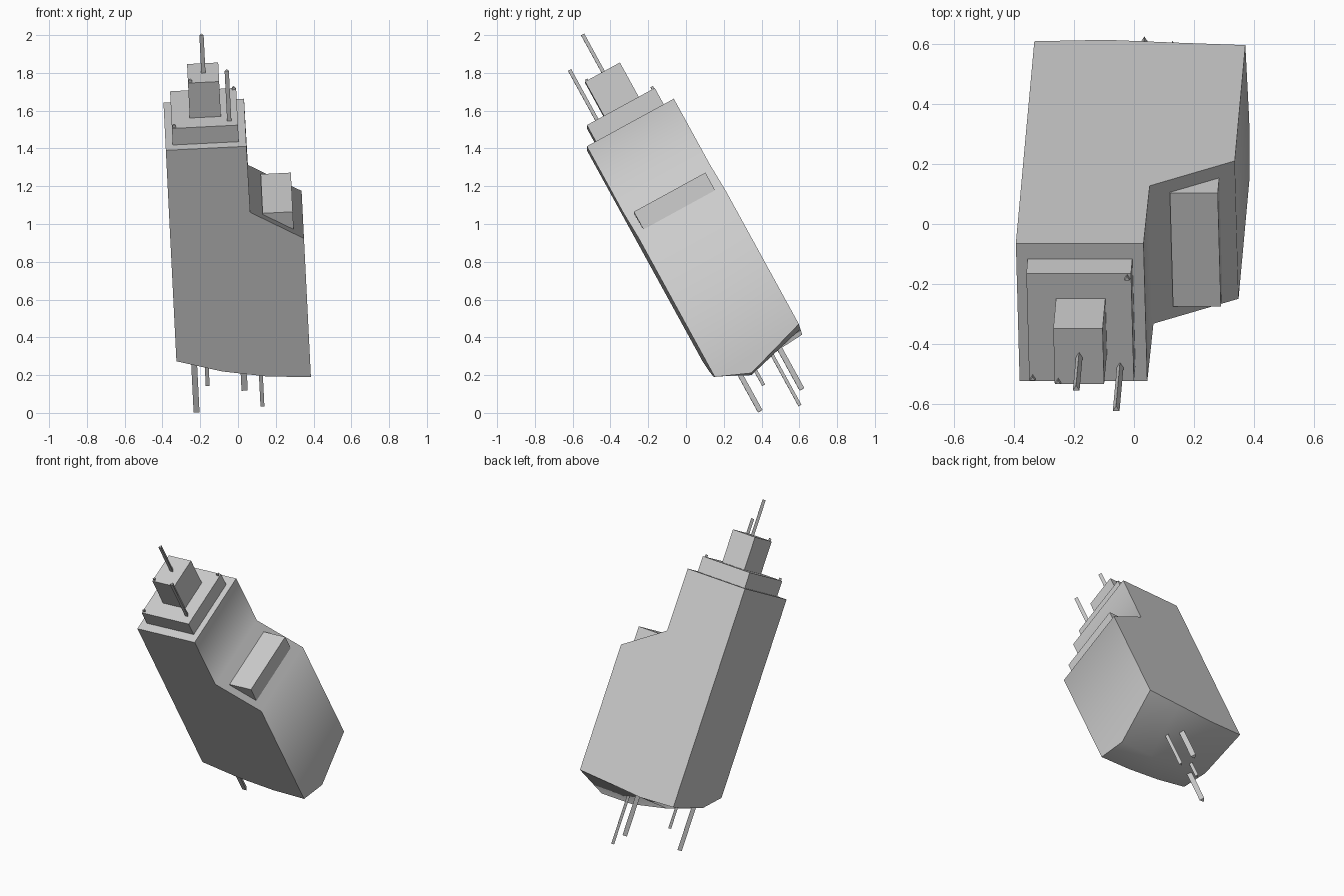
import bpy, bmesh, math
from mathutils import Vector, Matrix

cube = bpy.data.objects.get("Cube")
if cube:
    bpy.data.objects.remove(cube)

grey = bpy.data.materials.new("plain_grey")
grey.use_nodes = True
colour = (0.6, 0.6, 0.6, 1)
grey.diffuse_color = colour
grey.node_tree.nodes["Principled BSDF"].inputs["Base Color"].default_value = colour

# Leaning frame: width, depth and height axes from the front corner of the roof
width = Vector((0.998, 0, 0.05)).normalized()
depth = Vector((-0.02, 0.877, 0.48))
depth = (depth - width * depth.dot(width)).normalized()
height = width.cross(depth)
frame = Matrix((width, depth, height)).transposed().to_4x4()
frame.translation = (-0.382, -0.525, 1.39)


def finish(name, bm, smooth=False):
    bmesh.ops.recalc_face_normals(bm, faces=bm.faces)
    bm.transform(frame)
    mesh = bpy.data.meshes.new(name)
    bm.to_mesh(mesh)
    bm.free()
    mesh.materials.append(grey)
    obj = bpy.data.objects.new(name, mesh)
    bpy.context.collection.objects.link(obj)
    if smooth:
        bpy.ops.object.select_all(action='DESELECT')
        obj.select_set(True)
        bpy.context.view_layer.objects.active = obj
        bpy.ops.object.shade_smooth_by_angle(angle=math.radians(60))


def box(name, low, high):
    bm = bmesh.new()
    low, high = Vector(low), Vector(high)
    bmesh.ops.create_cube(bm, size=1)
    for v in bm.verts:
        v.co = (low + high) / 2 + v.co * (high - low)
    finish(name, bm)


def rod(name, x, y, bottom, top, radius):
    bm = bmesh.new()
    bmesh.ops.create_cone(bm, cap_ends=True, segments=3, radius1=radius,
                          radius2=radius, depth=top - bottom)
    bmesh.ops.translate(bm, verts=bm.verts, vec=(x, y, (top + bottom) / 2))
    finish(name, bm)


# Main block: stepped outline closed below by a bulging torn underside
bm = bmesh.new()
outline = [(0, 0), (0.427, 0), (0.43, -0.4), (0.707, -0.573)]
columns = [0, 0.24, 0.48, 0.707]
rows = [(0, (-1.275, -1.35, -1.395, -1.41)),
        (0.18, (-1.365, -1.44, -1.485, -1.485)),
        (0.525, (-1.405, -1.415, -1.395, -1.378))]
front, back = [[bm.verts.new((x, y, z)) for x, z in outline] for y in (0, 0.525)]
grid = [[bm.verts.new((x, y, z)) for x, z in zip(columns, zs)] for y, zs in rows]
for i in range(3):
    bm.faces.new((front[i], front[i + 1], back[i + 1], back[i]))
    for j in range(2):
        bm.faces.new((grid[j][i], grid[j][i + 1], grid[j + 1][i + 1], grid[j + 1][i]))
bm.faces.new(front + grid[0][::-1])
bm.faces.new(back + grid[2][::-1])
for i, k in ((0, 0), (3, 3)):
    bm.faces.new([front[i], back[i]] + [row[k] for row in reversed(grid)])
finish("tower_block", bm, smooth=True)

# Roof tiers and the housing on the sloping shoulder
box("lower_roof_tier", (0.038, 0.055, -0.01), (0.388, 0.465, 0.1))
box("upper_roof_tier", (0.135, 0.16, 0.09), (0.3, 0.37, 0.311))
box("shoulder_housing", (0.495, 0.046, -0.56), (0.655, 0.478, -0.434))

# Masts and small corner lamps
rod("tall_mast", 0.219, 0.267, 0.3, 0.54, 0.013)
rod("side_mast", 0.343, 0.113, 0.09, 0.402, 0.013)
for i, (x, y, z) in enumerate([(0.05, 0.07, 0.1), (0.375, 0.452, 0.1), (0.147, 0.172, 0.311)]):
    rod(f"corner_lamp_{i + 1}", x, y, z - 0.005, z + 0.015, 0.01)

# Broken pipes hanging from the underside
pipes = [(0.093, 0.134, -1.658, 0.018), (0.159, 0.216, -1.548, 0.012),
         (0.353, 0.377, -1.674, 0.019), (0.443, 0.326, -1.748, 0.012)]
for i, (x, y, z, r) in enumerate(pipes):
    rod(f"hanging_pipe_{i + 1}", x, y, z, -1.3, r)
